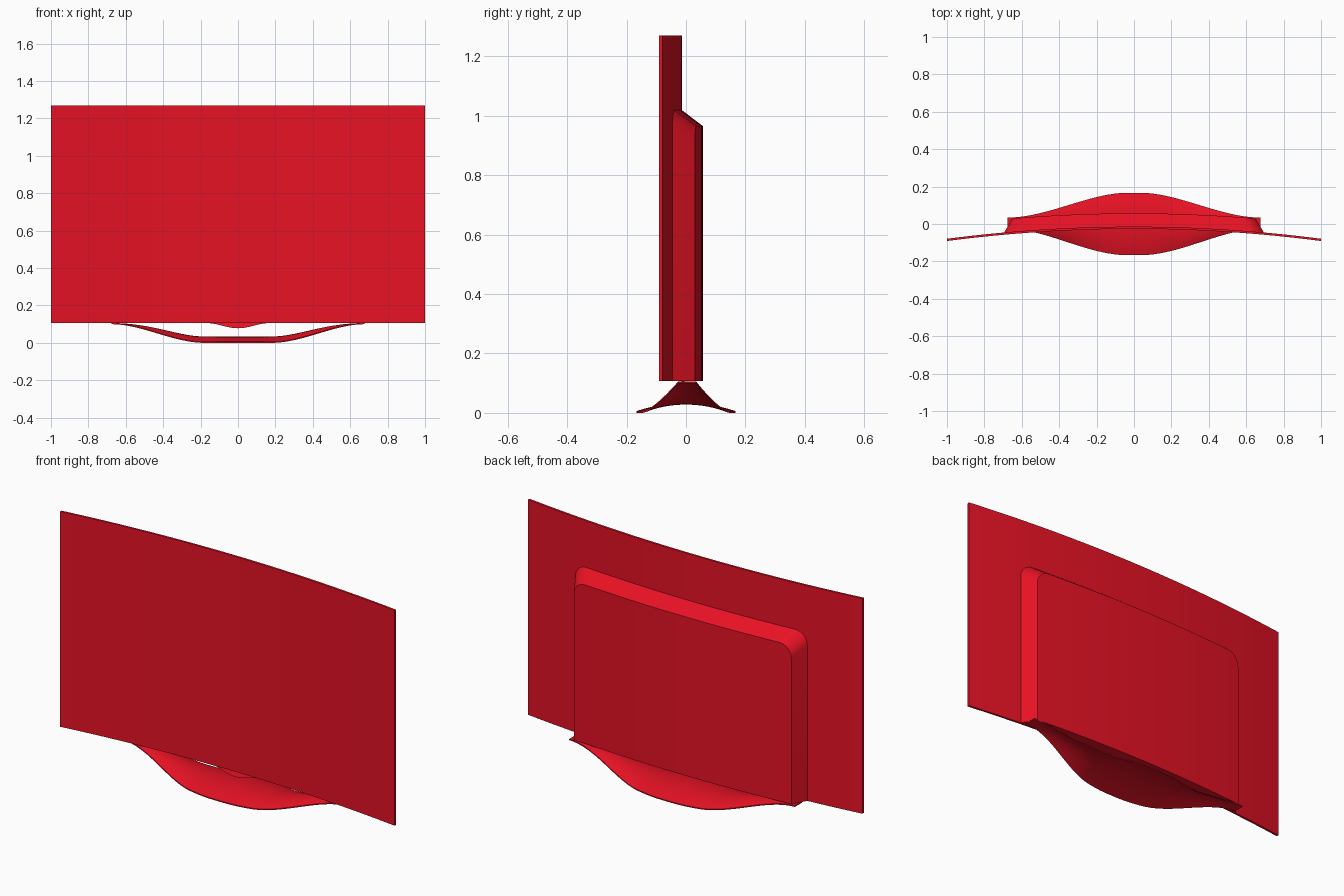
import bpy, bmesh, math

if "Cube" in bpy.data.objects:
    bpy.data.objects.remove(bpy.data.objects["Cube"])

red = bpy.data.materials.new("red")
red.diffuse_color = (0.8, 0.006, 0.018, 1)
red.use_nodes = True
red.node_tree.nodes["Principled BSDF"].inputs["Base Color"].default_value = red.diffuse_color


def loft(name, columns, angle=30):
    """Skin a row of closed cross-sections and cap both ends."""
    bm = bmesh.new()
    rows = [[bm.verts.new(p) for p in col] for col in columns]
    n = len(rows[0])
    for a, b in zip(rows, rows[1:]):
        for i in range(n):
            j = (i + 1) % n
            bm.faces.new((a[i], a[j], b[j], b[i]))
    bm.faces.new(rows[0])
    bm.faces.new(rows[-1][::-1])
    bmesh.ops.recalc_face_normals(bm, faces=bm.faces)
    me = bpy.data.meshes.new(name)
    bm.to_mesh(me)
    bm.free()
    ob = bpy.data.objects.new(name, me)
    bpy.context.collection.objects.link(ob)
    me.materials.append(red)
    bpy.ops.object.select_all(action='DESELECT')
    ob.select_set(True)
    bpy.context.view_layer.objects.active = ob
    bpy.ops.object.shade_smooth_by_angle(angle=math.radians(angle))
    return ob


def spread(half, n):
    return [half * (2 * i / n - 1) for i in range(n + 1)]


def bow(x):
    return -0.065 * x * x


def smooth(a, b, x):
    t = min(1, max(0, (x - a) / (b - a)))
    return t * t * (3 - 2 * t)


BOTTOM, TOP = 0.107, 1.27

# Curved screen panel
loft("screen_panel", [[(x, bow(x) - 0.026, BOTTOM), (x, bow(x) - 0.026, TOP),
                       (x, bow(x) - 0.014, TOP), (x, bow(x) - 0.014, BOTTOM)]
                      for x in spread(1, 32)])


# Rear housing: rounded upper corners, sloping rim, curved back
def rim(half, top, r):
    left = [(-half + r - r * math.cos(a), top - r + r * math.sin(a))
            for a in (math.pi / 2 * i / 8 for i in range(9))]
    middle = [(x, top) for x in spread(half - r, 20)[1:-1]]
    return left + middle + [(-x, z) for x, z in reversed(left)]


loft("rear_housing", [[(x0, bow(x0) - 0.016, BOTTOM), (x0, bow(x0) - 0.016, z0),
                       (x1, bow(x1) + 0.057, z1), (x1, bow(x1) + 0.057, BOTTOM)]
                      for (x0, z0), (x1, z1) in zip(rim(0.695, 1.02, 0.07),
                                                    rim(0.65, 0.965, 0.07))])

# Stand: thin domed leaf whose ends sweep up to the housing
columns = []
for x in spread(0.675, 48):
    s = smooth(0.18, 0.68, abs(x))
    w = 0.03 + 0.137 * (1 - smooth(0.03, 0.68, abs(x)))
    low = []
    for k in range(13):
        v = k / 6 - 1
        dome = 0.028 * (1 - s * s) * (1 - v * v)
        low.append((x, 0.004 * s + v * w, 0.1 * s + dome))
    columns.append(low + [(px, y, z + 0.006) for px, y, z in reversed(low)])
loft("stand", columns, 40)

# Small sensor lip below the middle of the screen
lip = []
for x in spread(0.17, 20):
    d = math.cos(math.pi * x / 0.34) ** 2
    z = BOTTOM - 0.001 - 0.028 * d
    lip.append([(x, -0.014, BOTTOM + 0.002), (x, -0.014 - 0.01 * d, z),
                (x, -0.008, z), (x, -0.004, BOTTOM + 0.002)])
loft("sensor_lip", lip)
